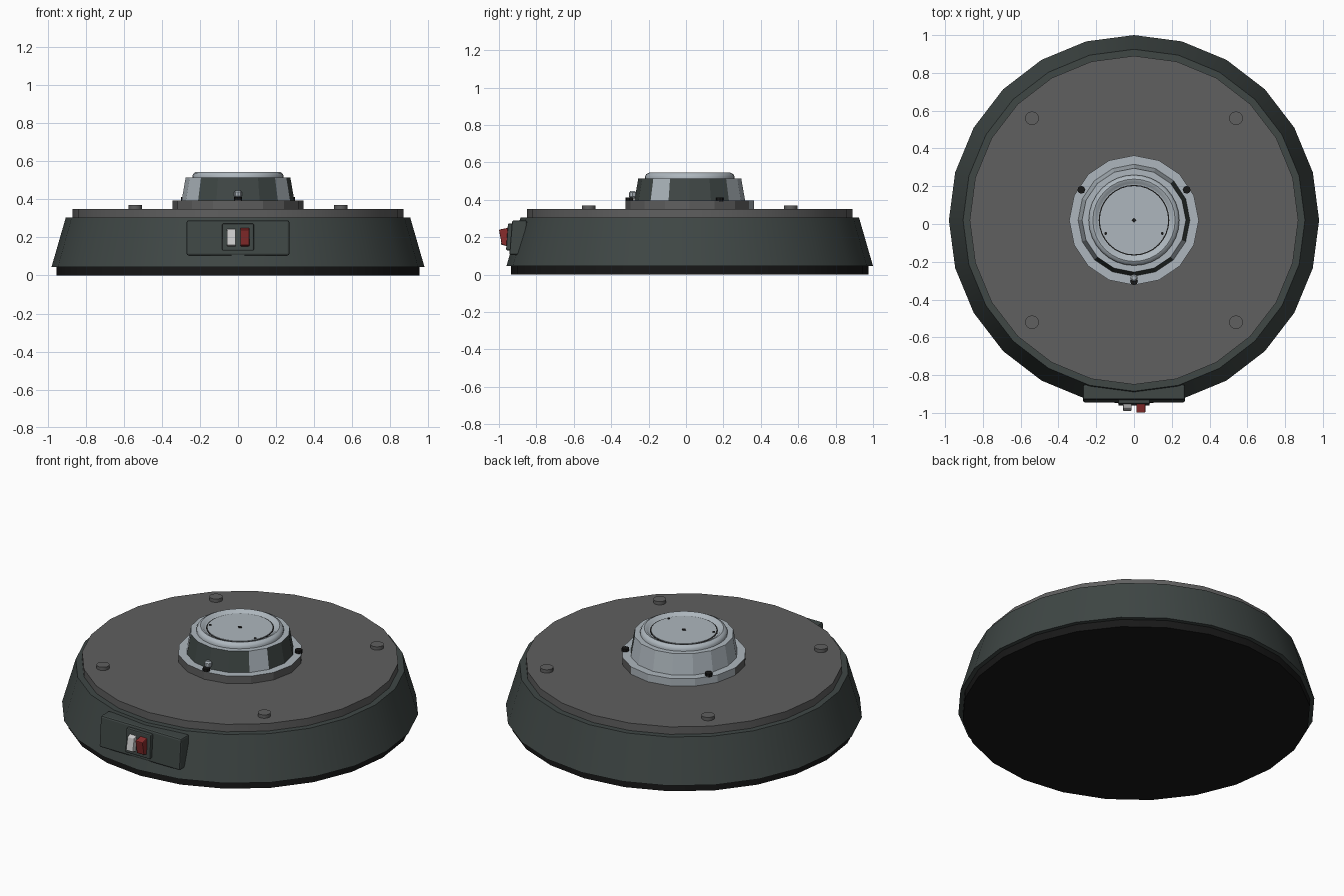
import bpy, bmesh, math
from mathutils import Vector

if "Cube" in bpy.data.objects:
    bpy.data.objects.remove(bpy.data.objects["Cube"], do_unlink=True)

CY = 0.02  # the round body sits slightly behind the origin


def material(name, r, g, b):
    m = bpy.data.materials.new(name)
    m.use_nodes = True
    m.diffuse_color = (r, g, b, 1)
    m.node_tree.nodes["Principled BSDF"].inputs["Base Color"].default_value = (r, g, b, 1)
    return m


SLATE = material("dark slate", 0.05, 0.063, 0.06)
GREY = material("plate grey", 0.115, 0.115, 0.115)
BLACK = material("black rubber", 0.009, 0.009, 0.009)
SILVER = material("silver", 0.42, 0.47, 0.51)
WHITE = material("switch white", 0.6, 0.6, 0.6)
RED = material("switch red", 0.25, 0.025, 0.025)


def finish(name, bm, mats, rule=None, bevel=0, angle=30):
    bmesh.ops.recalc_face_normals(bm, faces=bm.faces)
    bm.normal_update()
    if rule:
        for f in bm.faces:
            f.material_index = rule(f)
    mesh = bpy.data.meshes.new(name)
    bm.to_mesh(mesh)
    bm.free()
    for m in mats:
        mesh.materials.append(m)
    ob = bpy.data.objects.new(name, mesh)
    bpy.context.collection.objects.link(ob)
    bpy.ops.object.select_all(action="DESELECT")
    ob.select_set(True)
    bpy.context.view_layer.objects.active = ob
    if bevel:
        mod = ob.modifiers.new("soft edges", "BEVEL")
        mod.width, mod.segments = bevel, 2
    else:
        bpy.ops.object.shade_smooth_by_angle(angle=math.radians(angle))
    return ob


def lathe(name, profile, sides, mats, rule=None, centre=(0, CY), angle=30):
    """Turn (radius, height) points round a vertical axis and cap both ends."""
    bm = bmesh.new()
    rings = []
    for r, z in profile:
        turns = [math.tau * i / sides for i in range(sides)]
        rings.append([bm.verts.new((centre[0] + r * math.cos(t),
                                    centre[1] + r * math.sin(t), z)) for t in turns])
    for a, b in zip(rings, rings[1:]):
        for i in range(sides):
            j = (i + 1) % sides
            bm.faces.new((a[i], a[j], b[j], b[i]))
    bm.faces.new(rings[0])
    bm.faces.new(rings[-1])
    return finish(name, bm, mats, rule, angle=angle)


def prism(name, side_profile, x0, x1, mat, bevel):
    """Extrude a (y, z) outline across x."""
    bm = bmesh.new()
    face = bm.faces.new([bm.verts.new((x0, y, z)) for y, z in side_profile])
    out = bmesh.ops.extrude_face_region(bm, geom=[face])
    moved = [v for v in out["geom"] if isinstance(v, bmesh.types.BMVert)]
    bmesh.ops.translate(bm, verts=moved, vec=Vector((x1 - x0, 0, 0)))
    return finish(name, bm, [mat], bevel=bevel)


def heading(f):
    c = f.calc_center_median()
    return math.degrees(math.atan2(c.y - CY, c.x))


def hub_rule(f):
    # Dark panels on the front and on the left side, silver elsewhere
    a = heading(f)
    dark = -135 < a < -45 or -22.5 < a < 56
    return 1 if abs(f.normal.z) < 0.5 and dark else 0


def flange_rule(f):
    return 1 if abs(f.normal.z) < 0.5 and not 60 < heading(f) < 180 else 0


# Main round body
lathe("rubber_base", [(0.955, 0), (0.955, 0.06)], 24, [BLACK])
lathe("body_shell", [(0.98, 0.045), (0.905, 0.305)], 24, [SLATE])
lathe("top_plate", [(0.87, 0.29), (0.87, 0.35)], 24, [GREY])
for side, sx in (("left", 1), ("right", -1)):
    for end, sy in (("back", 1), ("front", -1)):
        lathe(f"plate_bolt_{end}_{side}", [(0.036, 0.34), (0.036, 0.37)], 16,
              [GREY], centre=(sx * 0.54, CY + sy * 0.54))

# Raised hub with its rounded ring and centre disc
lathe("hub_flange", [(0.343, 0.34), (0.343, 0.395)], 16, [SILVER, GREY], flange_rule, angle=15)
lathe("hub_body", [(0.297, 0.39), (0.275, 0.515)], 16, [SILVER, SLATE], hub_rule, angle=15)
lathe("hub_ring", [(0.24, 0.51), (0.24, 0.525), (0.232, 0.538), (0.218, 0.545),
                   (0.204, 0.541), (0.195, 0.532), (0.187, 0.53)], 32, [SILVER], angle=40)
lathe("disc_gap", [(0.187, 0.52), (0.187, 0.5305)], 32, [BLACK])
lathe("centre_disc", [(0.181, 0.52), (0.181, 0.534)], 32, [SILVER])
lathe("disc_pin", [(0.013, 0.53), (0.013, 0.537)], 4, [BLACK])
for side, sx in (("left", 1), ("right", -1)):
    lathe(f"disc_dot_{side}", [(0.008, 0.53), (0.008, 0.537)], 6, [BLACK], centre=(sx * 0.15, -0.05))

# Three small clamps round the flange
for i, deg in enumerate((30, 150, 270)):
    t = math.radians(deg)
    lathe(f"flange_clamp_{i + 1}", [(0.021, 0.39), (0.021, 0.412)], 8, [BLACK],
          centre=(0.322 * math.cos(t), CY + 0.322 * math.sin(t)))
lathe("front_knob", [(0.012, 0.408), (0.02, 0.418), (0.02, 0.438), (0.012, 0.447)], 8,
      [SILVER], centre=(0, -0.285))

# Control panel with two rocker switches on the front
prism("control_panel", [(-0.945, 0.105), (-0.93, 0.29), (-0.85, 0.29), (-0.85, 0.105)],
      -0.27, 0.27, SLATE, 0.01)
prism("switch_frame", [(-0.962, 0.13), (-0.952, 0.273), (-0.9, 0.273), (-0.9, 0.13)],
      -0.083, 0.083, SLATE, 0.006)
prism("white_rocker", [(-0.99, 0.16), (-0.975, 0.237), (-0.94, 0.25), (-0.94, 0.148)],
      -0.058, -0.012, WHITE, 0.004)
prism("red_rocker", [(-0.985, 0.16), (-1.0, 0.24), (-0.94, 0.252), (-0.94, 0.148)],
      0.012, 0.06, RED, 0.004)
